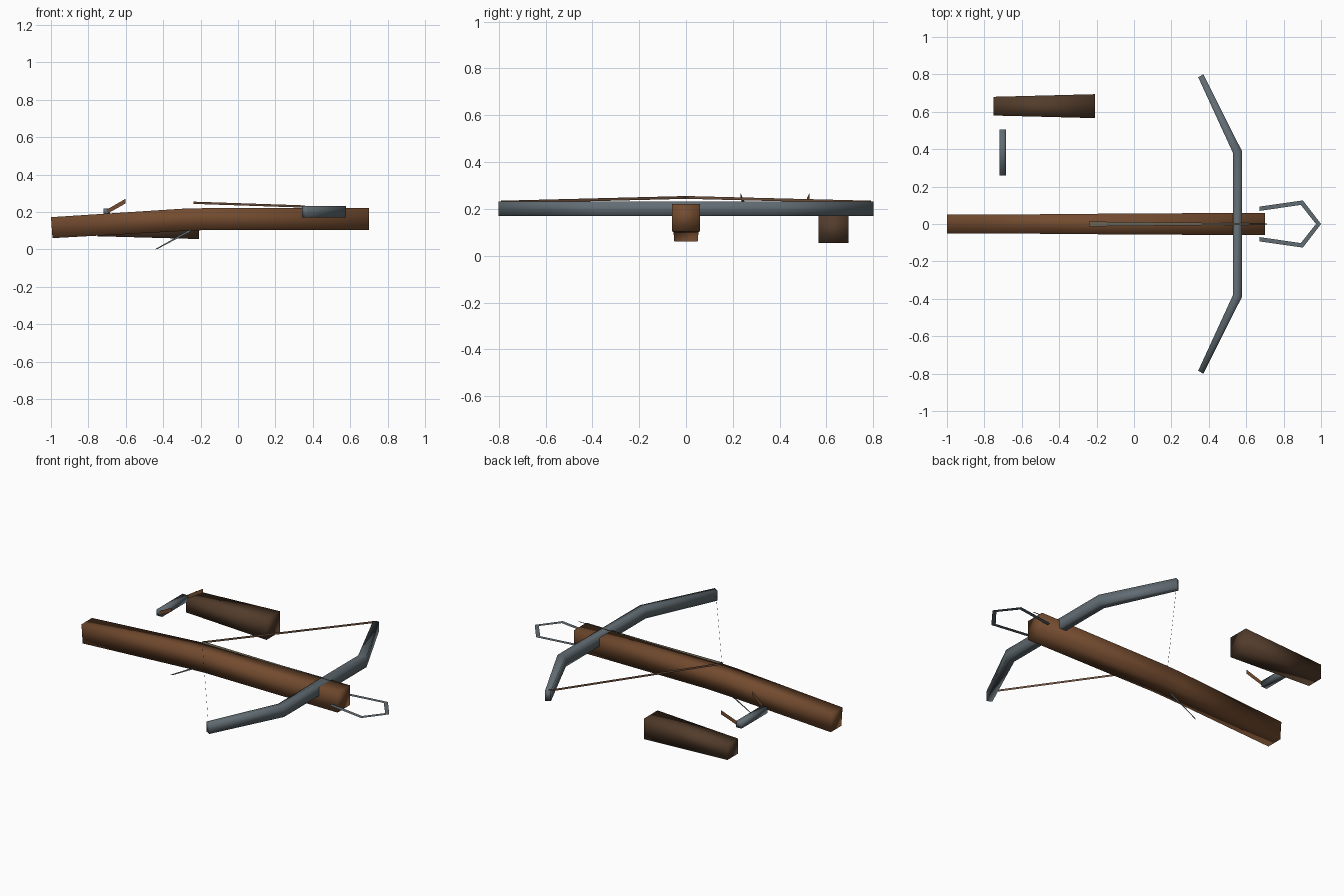
import bpy

if "Cube" in bpy.data.objects:
    bpy.data.objects.remove(bpy.data.objects["Cube"])

def material(name, rgb):
    m = bpy.data.materials.new(name)
    m.diffuse_color = (*rgb, 1)
    m.use_nodes = True
    m.node_tree.nodes["Principled BSDF"].inputs["Base Color"].default_value = m.diffuse_color
    return m

wood = material("wood", (0.17, 0.07, 0.028))
dark_wood = material("dark_wood", (0.085, 0.045, 0.024))
steel = material("steel", (0.12, 0.15, 0.17))
cord = material("cord", (0.16, 0.08, 0.045))
shaft = material("shaft", (0.15, 0.13, 0.09))

def add(name, verts, faces, mat):
    me = bpy.data.meshes.new(name)
    me.from_pydata(verts, [], faces)
    me.update()
    me.materials.append(mat)
    ob = bpy.data.objects.new(name, me)
    bpy.context.collection.objects.link(ob)
    for p in me.polygons:
        p.use_smooth = len(faces) > 4 and name != "stirrup"
    return ob

def loft(name, sections, mat):
    """Closed solid through four-cornered sections."""
    verts = [v for s in sections for v in s]
    faces = [(3, 2, 1, 0)]
    for i in range(len(sections) - 1):
        a = i * 4
        faces += [(a + j, a + (j + 1) % 4, a + 4 + (j + 1) % 4, a + 4 + j) for j in range(4)]
    n = len(verts)
    faces.append((n - 4, n - 3, n - 2, n - 1))
    return add(name, verts, faces, mat)

def section_x(x, y, hw, z0, z1, lean=0.0):
    return [(x + lean, y - hw, z0), (x + lean, y + hw, z0), (x, y + hw, z1), (x, y - hw, z1)]

def ribbon(name, a, b, mat):
    """Flat strip between two matching edge lines."""
    n = len(a)
    return add(name, a + b, [(i, i + 1, n + i + 1, n + i) for i in range(n - 1)], mat)

# Stock, bending down toward the butt
loft("stock", [section_x(-1.0, 0, 0.05, 0.06, 0.172, 0.008),
               section_x(-0.3, 0, 0.053, 0.098, 0.217, 0.004),
               section_x(-0.18, 0, 0.055, 0.103, 0.22),
               section_x(0.7, 0, 0.06, 0.103, 0.22)], wood)

# Bow: (inner x, y, outer x, y)
bow = [(0.343, 0.785, 0.371, 0.8), (0.53, 0.378, 0.577, 0.39)]
bow += [(a, -b, c, -d) for a, b, c, d in reversed(bow)]
loft("bow", [[(a, b, 0.17), (c, d, 0.17), (c, d, 0.232), (a, b, 0.232)] for a, b, c, d in bow], steel)

# Drawn string, an upright strip
path = [(0.357, 0.79, 0.229), (-0.237, 0, 0.249), (0.357, -0.79, 0.229)]
ribbon("bowstring", [(x, y, z - 0.006) for x, y, z in path],
       [(x, y, z + 0.006) for x, y, z in path], cord)

# Bolt lying on the stock
ribbon("bolt", [(-0.24, -0.013, 0.25), (0.71, -0.003, 0.247)],
       [(-0.24, 0.013, 0.25), (0.71, 0.003, 0.247)], shaft)

# Foot stirrup, a flat loop
outer = [(0.67, 0.093), (0.903, 0.126), (1.0, 0.0)]
inner = [(0.67, 0.07), (0.892, 0.102), (0.973, 0.0)]
mirror = lambda pts: pts + [(x, -y) for x, y in reversed(pts[:-1])]
ribbon("stirrup", [(x, y, 0.15) for x, y in mirror(outer)],
       [(x, y, 0.15) for x, y in mirror(inner)], steel)

# Trigger lever, an upright strip under the stock
ribbon("trigger", [(-0.445, 0, 0.0), (-0.26, 0, 0.105)],
       [(-0.43, 0, 0.002), (-0.235, 0, 0.105)], steel)

# Quiver beside the stock
loft("quiver", [section_x(-0.75, 0.63, 0.05, 0.07, 0.16),
                section_x(-0.208, 0.63, 0.064, 0.055, 0.178)], dark_wood)

# Loose bar with two upright prongs
loft("hook_bar", [[(-0.72, y, 0.182), (-0.684, y, 0.182), (-0.684, y, 0.218), (-0.72, y, 0.218)]
                  for y in (0.505, 0.26)], steel)
for name, s in (("prong_near", -1), ("prong_far", 1)):
    y0, y1 = 0.38 + s * 0.122, 0.38 + s * 0.148
    ribbon(name, [(-0.7, y0, 0.19), (-0.602, y1, 0.245)],
           [(-0.7, y0, 0.213), (-0.602, y1, 0.27)], wood)
